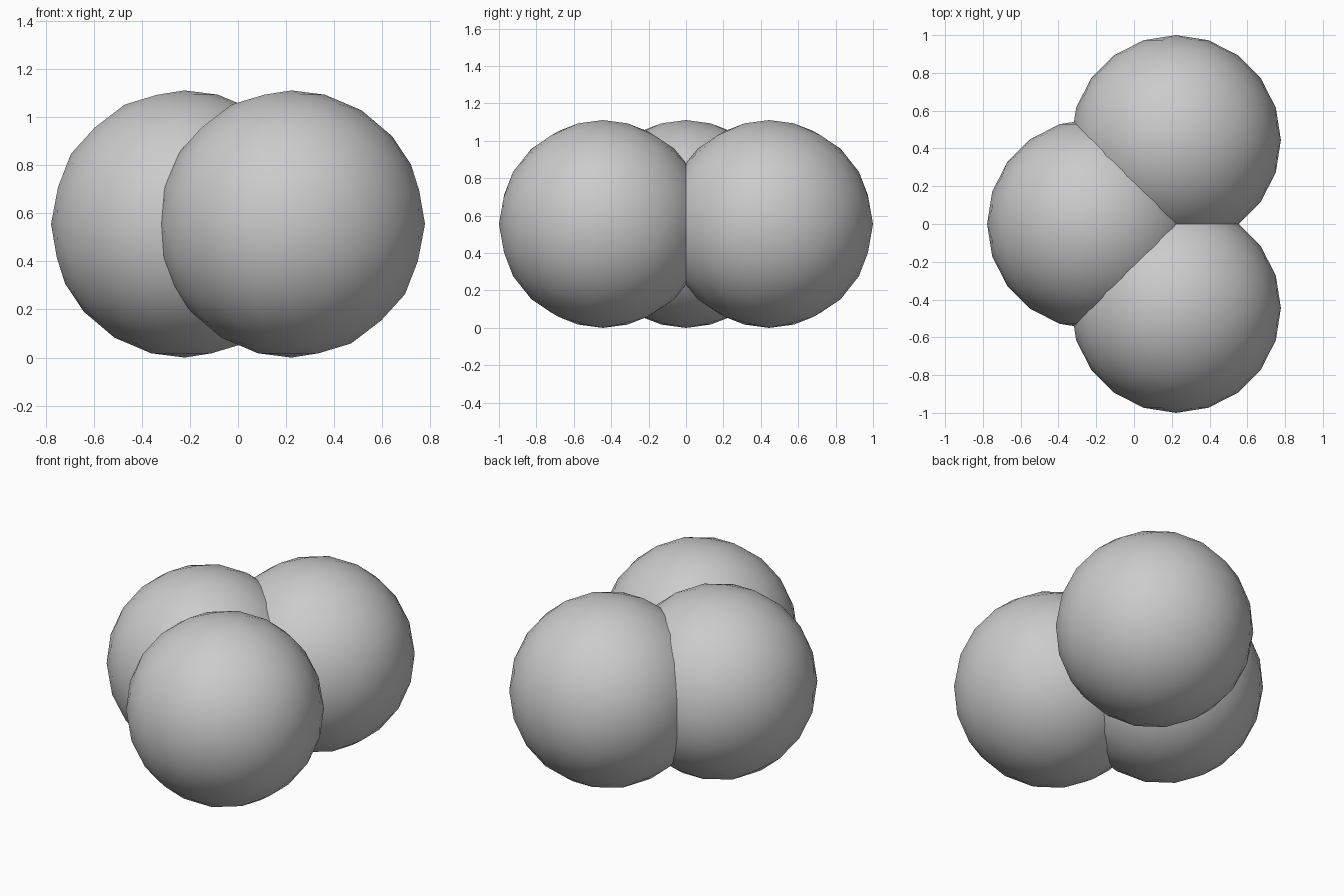
import bpy

# Remove the default cube
cube = bpy.data.objects.get("Cube")
if cube:
    bpy.data.objects.remove(cube, do_unlink=True)

RADIUS = 1 / 1.8
OFFSET = 0.8 * RADIUS

# Single plain grey material
grey = bpy.data.materials.new("light_grey")
grey.use_nodes = True
colour = (0.6, 0.6, 0.6, 1)
grey.diffuse_color = colour
bsdf = next(n for n in grey.node_tree.nodes if n.type == "BSDF_PRINCIPLED")
bsdf.inputs["Base Color"].default_value = colour


def add_ball(name, x, y):
    bpy.ops.mesh.primitive_ico_sphere_add(
        subdivisions=3, radius=RADIUS, location=(x, y, RADIUS))
    ball = bpy.context.object
    ball.name = name
    ball.data.materials.append(grey)
    bpy.ops.object.shade_smooth()
    return ball


# Three overlapping balls in a triangle
add_ball("right_ball", -OFFSET / 2, 0)
add_ball("front_ball", OFFSET / 2, -OFFSET)
add_ball("back_ball", OFFSET / 2, OFFSET)
